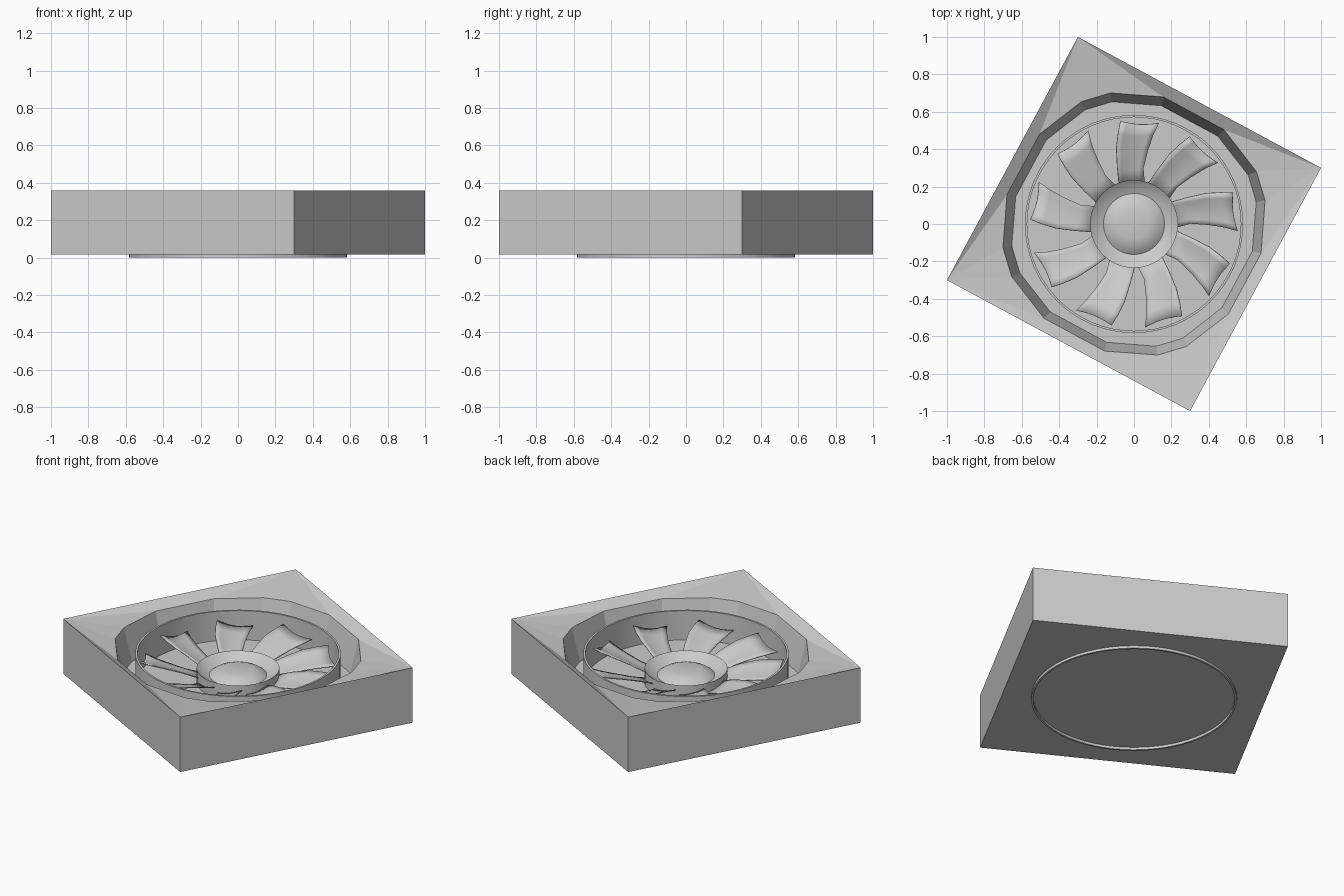
import bpy, bmesh, math
from math import cos, sin, radians

cube = bpy.data.objects.get("Cube")
if cube:
    bpy.data.objects.remove(cube, do_unlink=True)

grey = bpy.data.materials.new("light grey")
grey.use_nodes = True
colour = (0.6, 0.6, 0.6, 1)
grey.diffuse_color = colour
grey.node_tree.nodes["Principled BSDF"].inputs["Base Color"].default_value = colour

FLOOR, BASE, TOP, RIM = 0.115, 0.016, 0.36, 0.32
CORNER = 16.7          # angle of the first housing corner


def polar(r, deg, z):
    return (r * cos(radians(deg)), r * sin(radians(deg)), z)


def finish(name, bm, smooth=None):
    bmesh.ops.recalc_face_normals(bm, faces=bm.faces)
    mesh = bpy.data.meshes.new(name)
    bm.to_mesh(mesh)
    bm.free()
    mesh.materials.append(grey)
    obj = bpy.data.objects.new(name, mesh)
    bpy.context.collection.objects.link(obj)
    if smooth:
        bpy.ops.object.select_all(action='DESELECT')
        obj.select_set(True)
        bpy.context.view_layer.objects.active = obj
        bpy.ops.object.shade_smooth_by_angle(angle=radians(smooth))
    return obj


def lathe(name, profile, steps=64, closed=False):
    """Revolve (radius, height) points about the z axis."""
    bm = bmesh.new()
    verts = [bm.verts.new((r, 0, z)) for r, z in profile]
    pairs = list(zip(verts, verts[1:]))
    if closed:
        pairs.append((verts[-1], verts[0]))
    edges = [bm.edges.new(p) for p in pairs]
    bmesh.ops.spin(bm, geom=verts + edges, cent=(0, 0, 0), axis=(0, 0, 1),
                   angle=math.tau, steps=steps)
    bmesh.ops.remove_doubles(bm, verts=bm.verts, dist=0.0005)
    return finish(name, bm, 30)


# Square housing with a sloping top and a faceted well
bm = bmesh.new()
top, bottom, rim, well = [], [], [], []
for i in range(4):
    a = CORNER + 90 * i
    top.append(bm.verts.new(polar(1.044, a, TOP)))
    bottom.append(bm.verts.new(polar(1.044, a, BASE)))
    for offset, r in ((-29.7, 0.697), (-6.5, 0.712), (6.5, 0.712), (29.7, 0.697)):
        rim.append(bm.verts.new(polar(r, a + offset, RIM)))
        well.append(bm.verts.new(polar(r - 0.048, a + offset, FLOOR)))
for i in range(4):
    j = (i + 1) % 4
    bm.faces.new((bottom[i], bottom[j], top[j], top[i]))
    for k in range(3):
        bm.faces.new((top[i], rim[4 * i + k], rim[4 * i + k + 1]))
    bm.faces.new((top[i], top[j], rim[4 * j], rim[4 * i + 3]))
for i in range(16):
    j = (i + 1) % 16
    bm.faces.new((rim[i], rim[j], well[j], well[i]))
bm.faces.new(well)
bm.faces.new(bottom[::-1])
finish("housing", bm)

# Thin ring around the fan, reaching just below the housing
lathe("shroud_ring", [(0.571, 0), (0.583, 0), (0.583, 0.298), (0.571, 0.298)], closed=True)

# Hub with a sunken collar and a domed cap
lathe("hub", [(0, 0.2), (0.08, 0.2), (0.11, 0.193), (0.14, 0.18), (0.163, 0.163),
              (0.2, 0.178), (0.235, 0.205), (0.235, FLOOR)])

# Nine flared fan blades: (radius, left offset, right offset, left z, right z)
SECTIONS = [(0.2, -0.09, 0.05, 0.17, 0.14), (0.3, -0.105, 0.035, 0.205, 0.165),
            (0.4, -0.115, 0.055, 0.23, 0.185), (0.48, -0.11, 0.078, 0.242, 0.2),
            (0.545, -0.1, 0.105, 0.252, 0.215)]
ACROSS = 6
bm = bmesh.new()
for n in range(9):
    a = radians(87 + 40 * n)
    rows = []
    for r, left, right, zl, zr in SECTIONS:
        row = []
        for k in range(ACROSS + 1):
            f = k / ACROSS
            t = left + (right - left) * f
            bow = sin(math.pi * f)
            d = r - 0.012 * bow
            row.append(bm.verts.new((d * cos(a) + t * sin(a), d * sin(a) - t * cos(a),
                                     zl + (zr - zl) * f - 0.012 * bow)))
        rows.append(row)
    for lo, hi in zip(rows, rows[1:]):
        for k in range(ACROSS):
            bm.faces.new((lo[k], lo[k + 1], hi[k + 1], hi[k]))
blades = finish("fan_blades", bm, 40)
thick = blades.modifiers.new("thickness", 'SOLIDIFY')
thick.thickness = 0.006
